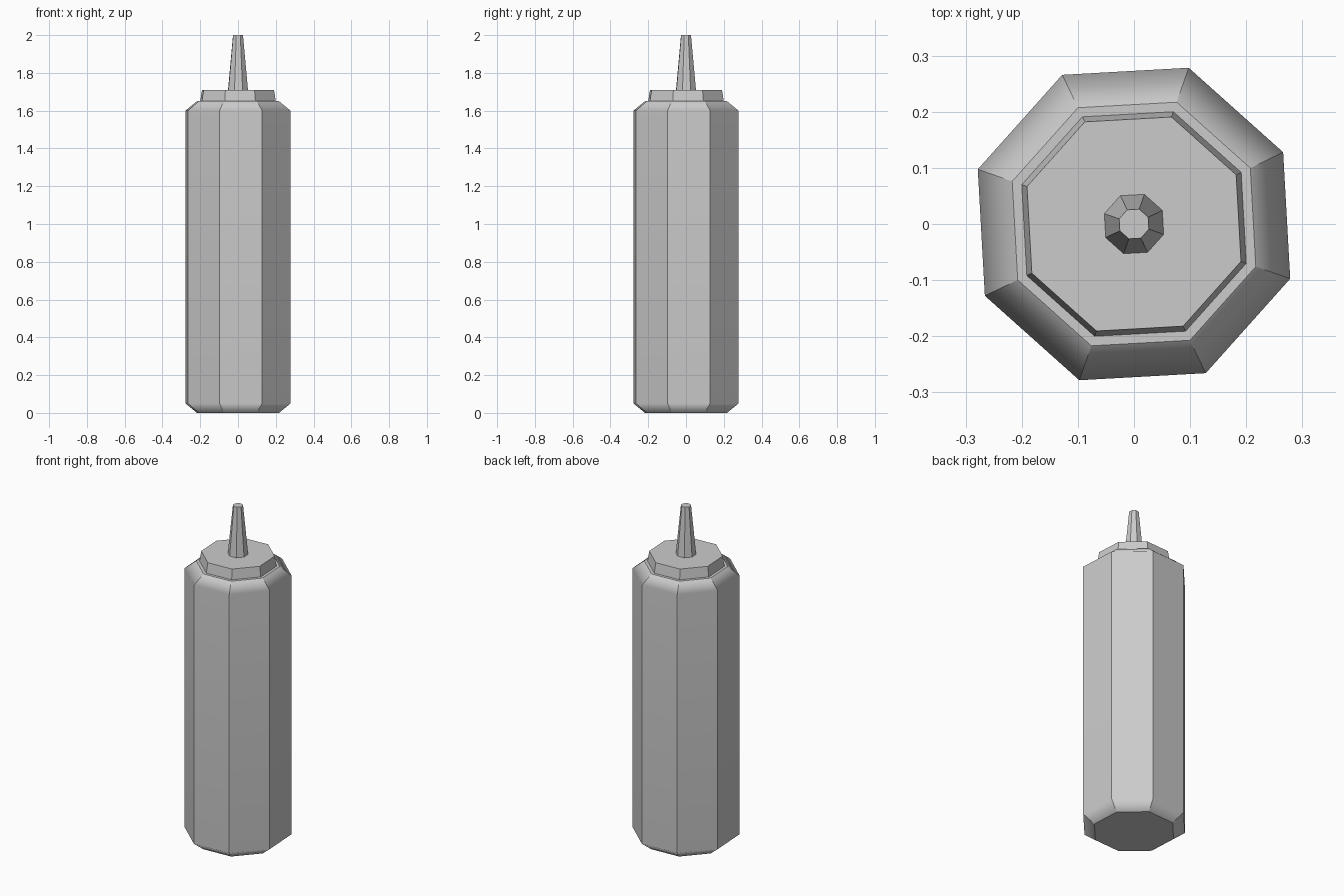
import bpy, bmesh, math

if "Cube" in bpy.data.objects:
    bpy.data.objects.remove(bpy.data.objects["Cube"])

SIDES = 8
TURN = math.radians(25.7)


def stack(name, profile, soft_rings=()):
    """Closed octagonal solid from (radius, z) rings; soft_rings shade smoothly."""
    bm = bmesh.new()
    rings = []
    for r, z in profile:
        rings.append([bm.verts.new((r * math.cos(TURN + i * math.tau / SIDES),
                                    r * math.sin(TURN + i * math.tau / SIDES), z))
                      for i in range(SIDES)])
    for a, b in zip(rings, rings[1:]):
        for i in range(SIDES):
            j = (i + 1) % SIDES
            bm.faces.new((a[i], a[j], b[j], b[i]))
    bm.faces.new(rings[0][::-1])
    bm.faces.new(rings[-1])
    for e in bm.edges:
        e.smooth = False
    for k in soft_rings:
        for i in range(SIDES):
            bm.edges.get((rings[k][i], rings[k][(i + 1) % SIDES])).smooth = True
    for f in bm.faces:
        f.smooth = bool(soft_rings)
    mesh = bpy.data.meshes.new(name)
    bm.to_mesh(mesh)
    bm.free()
    obj = bpy.data.objects.new(name, mesh)
    bpy.context.collection.objects.link(obj)
    if soft_rings:
        mod = obj.modifiers.new("weighted_normals", 'WEIGHTED_NORMAL')
        mod.keep_sharp = True
    return obj


# Bottle body with softened shoulder and base
stack("bottle_body", [(0.23, 0), (0.295, 0.05), (0.295, 1.60), (0.23, 1.65)],
      soft_rings=(1, 2))
# Screw cap
stack("cap", [(0.212, 1.65), (0.202, 1.71)])
# Tapered nozzle
stack("nozzle", [(0.056, 1.71), (0.028, 2.0)])
